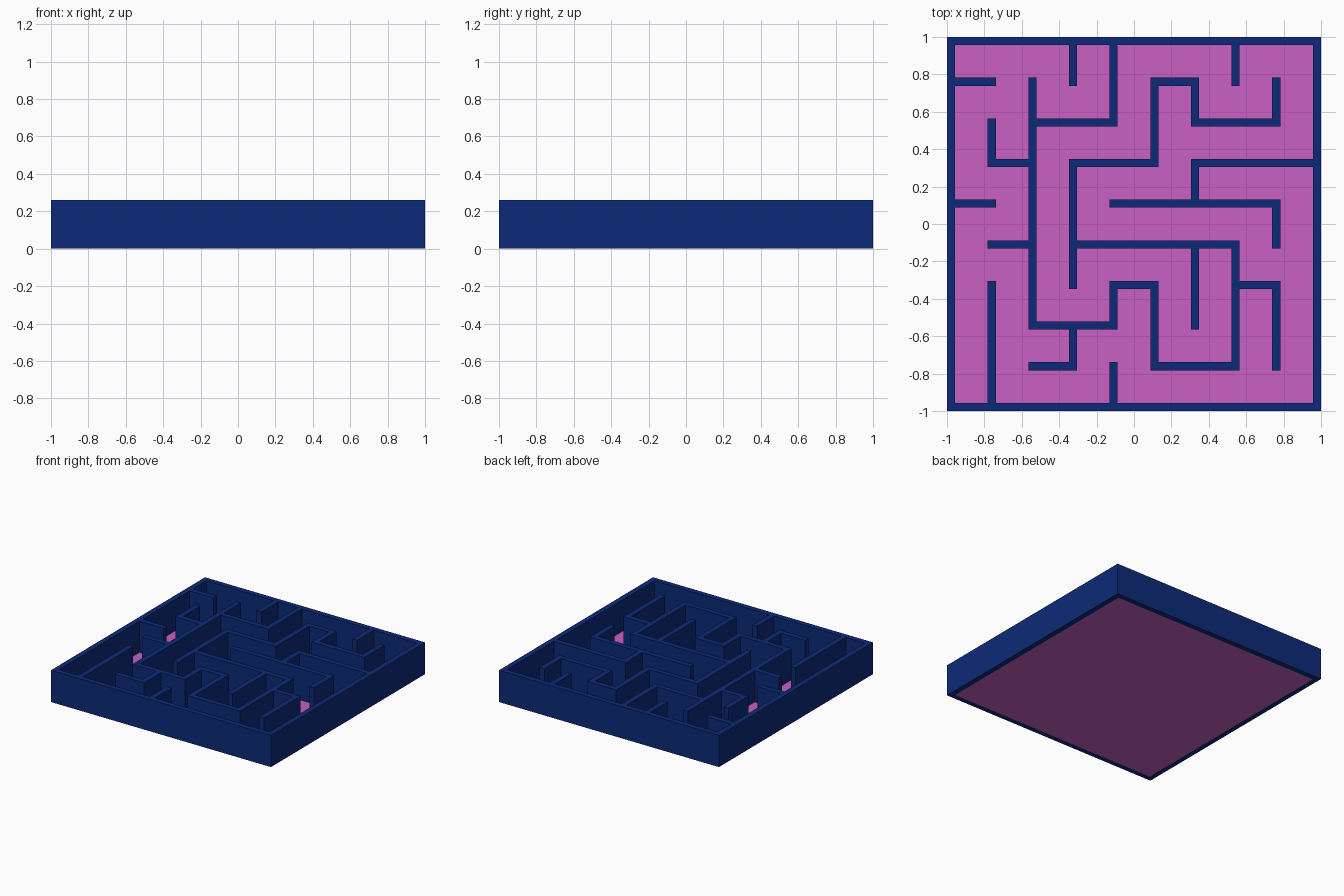
import bpy, bmesh
from mathutils import Matrix, Vector

if "Cube" in bpy.data.objects:
    bpy.data.objects.remove(bpy.data.objects["Cube"])

T = 2 / 46          # wall thickness
P = 5 * T           # maze pitch (9 cells)
H = 6 * T           # wall height


def material(name, color):
    m = bpy.data.materials.new(name)
    m.diffuse_color = (*color, 1)
    m.use_nodes = True
    m.node_tree.nodes["Principled BSDF"].inputs["Base Color"].default_value = m.diffuse_color
    return m


def line(i):
    return -1 + T / 2 + i * P


def add_box(bm, lo, hi):
    lo, hi = Vector(lo), Vector(hi)
    m = Matrix.Translation((lo + hi) / 2) @ Matrix.Diagonal((*(hi - lo), 1))
    bmesh.ops.create_cube(bm, size=1, matrix=m)


def finish(bm, name, mat):
    me = bpy.data.meshes.new(name)
    bm.to_mesh(me)
    bm.free()
    me.materials.append(mat)
    bpy.context.collection.objects.link(bpy.data.objects.new(name, me))


navy = material("navy", (0.004, 0.023, 0.19))
pink = material("pink", (0.58, 0.115, 0.55))

# Thin floor inside the frame
bm = bmesh.new()
add_box(bm, (-1 + T, -1 + T, 0), (1 - T, 1 - T, 0.004))
finish(bm, "floor", pink)

# Outer frame: square ring, extruded upward
bm = bmesh.new()
corners = [(-1, -1), (1, -1), (1, 1), (-1, 1)]
rings = [[bm.verts.new((x * s, y * s, z)) for x, y in corners]
         for s, z in ((1, 0), (1, H), (1 - T, H), (1 - T, 0))]
for r in range(4):
    a, b = rings[r], rings[(r + 1) % 4]
    for i in range(4):
        j = (i + 1) % 4
        bm.faces.new((a[i], a[j], b[j], b[i]))
bmesh.ops.recalc_face_normals(bm, faces=bm.faces)
finish(bm, "outer_frame", navy)

# Inner walls on the grid lines: line index -> spans of line indices
across = {8: [(0, 1), (5, 6)], 7: [(2, 4), (6, 8)],
          6: [(1, 2), (3, 5), (6, 9)], 5: [(0, 1), (4, 8)],
          4: [(1, 2), (3, 7)], 3: [(4, 5), (7, 8)],
          2: [(2, 4)], 1: [(2, 3), (5, 7)]}
along = {1: [(0, 3), (6, 7)], 2: [(2, 8)],
         3: [(1, 2), (3, 6), (8, 9)], 4: [(0, 1), (2, 3), (7, 9)],
         5: [(1, 3), (6, 8)], 6: [(2, 4), (5, 6), (7, 8)],
         7: [(1, 4), (8, 9)], 8: [(1, 3), (4, 5), (7, 8)]}


def span(a, b):
    # Walls stop at the inner face of the frame
    return max(line(a) - T / 2, -1 + T), min(line(b) + T / 2, 1 - T)


bm = bmesh.new()
for k, spans in across.items():
    for a, b in spans:
        s, e = span(a, b)
        add_box(bm, (s, line(k) - T / 2, 0.002), (e, line(k) + T / 2, H))
for k, spans in along.items():
    for a, b in spans:
        s, e = span(a, b)
        add_box(bm, (line(k) - T / 2, s, 0.002), (line(k) + T / 2, e, H))
finish(bm, "maze_walls", navy)
